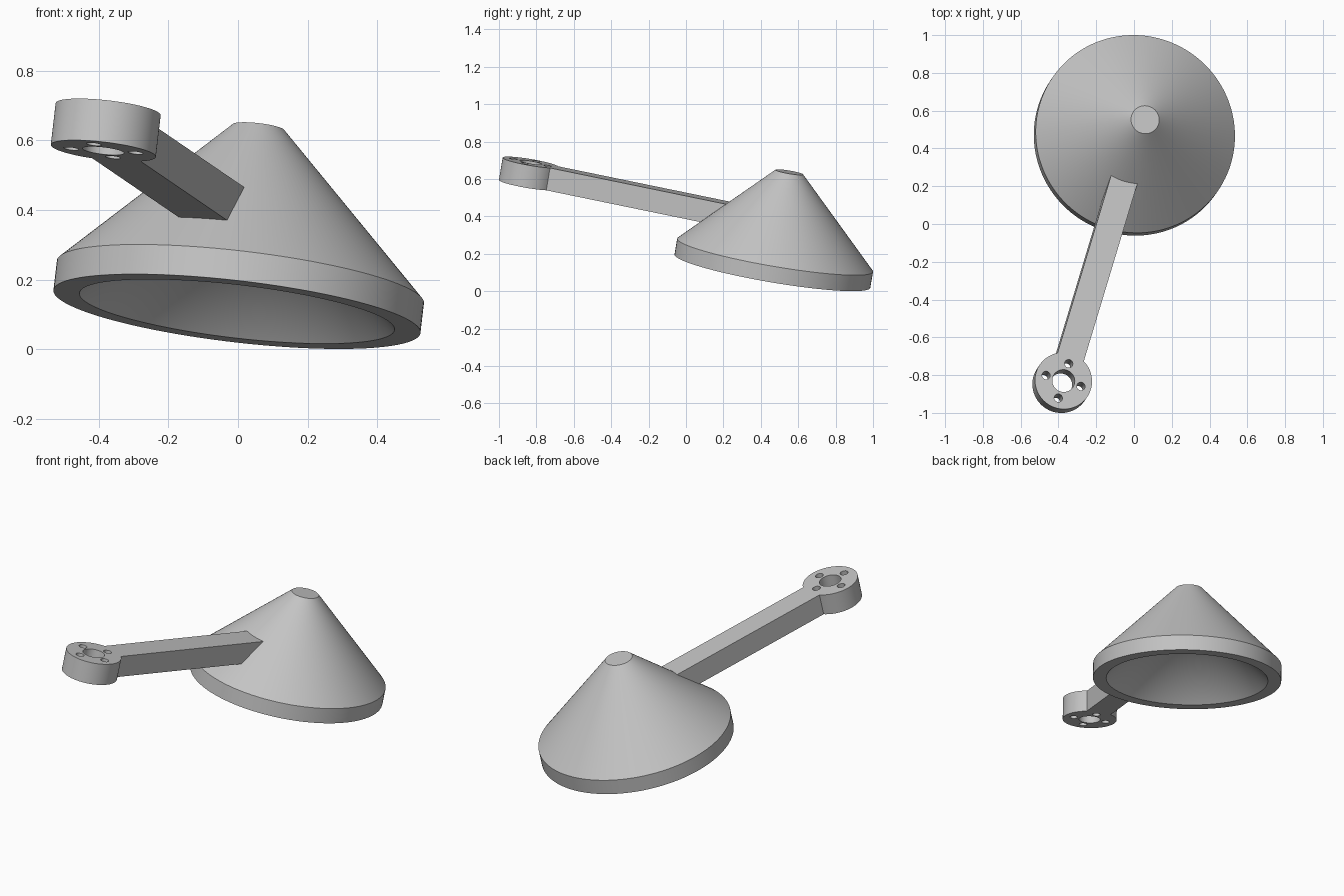
import bpy
import bmesh
from math import sin, cos, pi, asin
from mathutils import Vector, Matrix

cube = bpy.data.objects.get("Cube")
if cube:
    bpy.data.objects.remove(cube)

# One plain grey for everything
grey = bpy.data.materials.new("plain grey")
grey.use_nodes = True
colour = (0.55, 0.55, 0.55, 1)
grey.diffuse_color = colour
grey.node_tree.nodes["Principled BSDF"].inputs["Base Color"].default_value = colour

# Tilted frame: z along the cone axis, x out along the arm
origin = Vector((-0.003, 0.462, 0.108))
axis = Vector((0.1144, 0.167, 0.979)).normalized()
out = Vector((-0.2834, -0.939, 0.1936))
out = (out - axis * out.dot(axis)).normalized()
side = axis.cross(out)
frame = Matrix.Translation(origin) @ Matrix((out, side, axis)).transposed().to_4x4()


def finish(obj, bm):
    """Weld, orient and shade a part, then place it in the tilted frame."""
    bmesh.ops.remove_doubles(bm, verts=bm.verts, dist=0.0001)
    bmesh.ops.recalc_face_normals(bm, faces=bm.faces)
    bm.to_mesh(obj.data)
    bm.free()
    obj.data.materials.clear()
    obj.data.materials.append(grey)
    obj.matrix_world = frame
    bpy.ops.object.select_all(action='DESELECT')
    obj.select_set(True)
    bpy.context.view_layer.objects.active = obj
    bpy.ops.object.shade_smooth_by_angle()


# Hollow cone with a straight rim: profile turned about the axis
profile = [(0, 0.465), (0.456, 0), (0.531, 0), (0.531, 0.087), (0.075, 0.54), (0, 0.54)]
bm = bmesh.new()
verts = [bm.verts.new((r, 0, h)) for r, h in profile]
edges = [bm.edges.new(pair) for pair in zip(verts, verts[1:])]
bmesh.ops.spin(bm, geom=verts + edges, cent=(0, 0, 0), axis=(0, 0, 1),
               angle=2 * pi, steps=128)
cone = bpy.data.objects.new("hollow_cone", bpy.data.meshes.new("hollow_cone"))
bpy.context.collection.objects.link(cone)
finish(cone, bm)

# Arm and round mounting end: one flat outline with holes, extruded
reach, ring_r, half_w = 1.431, 0.152, 0.073
bottom, top = 0.189, 0.311
curve = bpy.data.curves.new("mounting_arm", 'CURVE')
curve.dimensions = '2D'
curve.fill_mode = 'BOTH'
curve.extrude = (top - bottom) / 2


def arc(cx, cy, r, start, end, n):
    return [(cx + r * cos(start + (end - start) * i / n),
             cy + r * sin(start + (end - start) * i / n)) for i in range(n + 1)]


def add_loop(points):
    spline = curve.splines.new('POLY')
    spline.points.add(len(points) - 1)
    for p, (x, y) in zip(spline.points, points):
        p.co = (x, y, 0, 1)
    spline.use_cyclic_u = True


neck = pi - asin(half_w / ring_r)
add_loop(arc(reach, 0, ring_r, -neck, neck, 72) + [(0.285, half_w), (0.285, -half_w)])
add_loop(arc(reach, 0, 0.06, 0, 2 * pi, 48)[:-1])
for k in range(4):
    a = k * pi / 2
    add_loop(arc(reach + 0.097 * cos(a), 0.097 * sin(a), 0.022, 0, 2 * pi, 32)[:-1])

arm = bpy.data.objects.new("mounting_arm", curve)
bpy.context.collection.objects.link(arm)
bpy.ops.object.select_all(action='DESELECT')
arm.select_set(True)
bpy.context.view_layer.objects.active = arm
bpy.ops.object.convert(target='MESH')
arm = bpy.context.view_layer.objects.active
bm = bmesh.new()
bm.from_mesh(arm.data)
bmesh.ops.translate(bm, verts=bm.verts, vec=(0, 0, (top + bottom) / 2))
finish(arm, bm)
